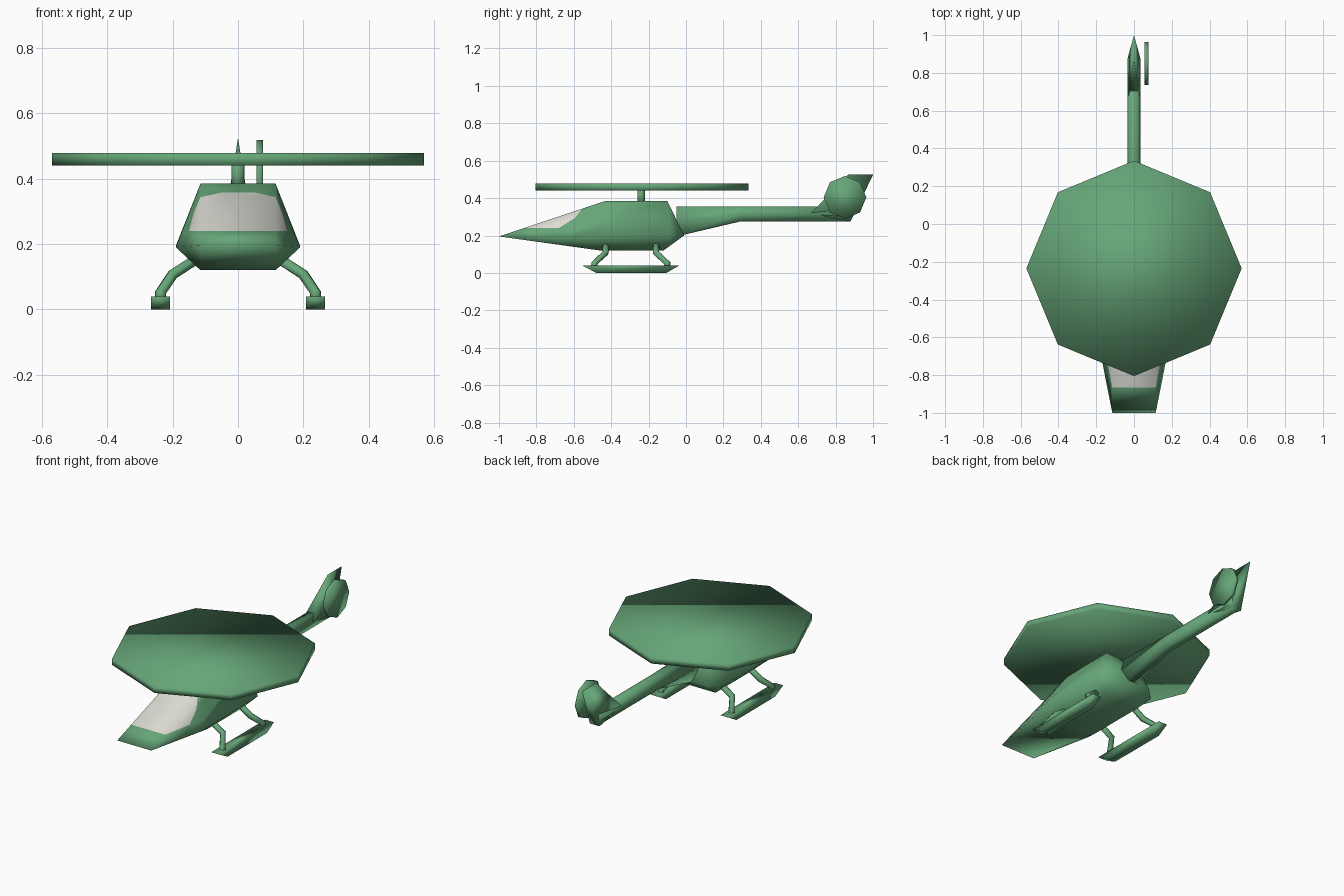
import bpy, bmesh
from math import pi
from mathutils import Vector, Matrix

if "Cube" in bpy.data.objects:
    bpy.data.objects.remove(bpy.data.objects["Cube"])


def material(name, rgb):
    m = bpy.data.materials.new(name)
    m.diffuse_color = (*rgb, 1)
    m.use_nodes = True
    m.node_tree.nodes["Principled BSDF"].inputs["Base Color"].default_value = m.diffuse_color
    return m


green = material("green", (0.133, 0.381, 0.188))
glass = material("window white", (0.74, 0.74, 0.68))


def finish(name, bm, mats=(green,)):
    bmesh.ops.recalc_face_normals(bm, faces=bm.faces)
    for f in bm.faces:
        f.smooth = True
    me = bpy.data.meshes.new(name)
    bm.to_mesh(me)
    bm.free()
    for m in mats:
        me.materials.append(m)
    ob = bpy.data.objects.new(name, me)
    bpy.context.collection.objects.link(ob)
    return ob


def hull(points):
    """Convex solid around the given points, with flat areas merged."""
    bm = bmesh.new()
    for p in points:
        bm.verts.new(p)
    bmesh.ops.convex_hull(bm, input=bm.verts)
    bmesh.ops.dissolve_limit(bm, angle_limit=0.01, verts=bm.verts, edges=bm.edges)
    bm.normal_update()
    return bm


def mirrored(points):
    return [(s * x, y, z) for x, y, z in points for s in (-1, 1)]


def disc(name, sides, radius, depth, centre, rot=Matrix()):
    bm = bmesh.new()
    bmesh.ops.create_cone(bm, cap_ends=True, segments=sides, radius1=radius, radius2=radius,
                          depth=depth, matrix=Matrix.Translation(centre) @ rot)
    return finish(name, bm)


# Fuselage: wedge nose, six-sided middle, tapered back
body = hull(mirrored([
    (0.115, -1.0, 0.195), (0.115, -0.43, 0.385), (0.115, -0.10, 0.385),
    (0.19, -0.62, 0.19), (0.19, -0.08, 0.195), (0.115, -0.01, 0.2),
    (0.115, -0.46, 0.12), (0.115, -0.12, 0.12)]))

# Windscreen: cut the sloping front faces along planes, colour the inside
inside = Vector((0, -0.7, 0.28))
cuts = [(Vector((0, 0, 0.24)), Vector((0, 0, 1))), (Vector((0, 0, 0.358)), Vector((0, 0, -1)))]
for tri in (((0.15, -0.68, 0.24), (0.141, -0.60, 0.29), (0, -0.60, 0.29)),
            ((0.141, -0.60, 0.29), (0.115, -0.555, 0.343), (0.07, -0.525, 0.353))):
    for s in (1, -1):
        a, b, c = (Vector((s * x, y, z)) for x, y, z in tri)
        n = (b - a).cross(c - a).normalized()
        cuts.append((a, n if n.dot(inside - a) > 0 else -n))


def front_faces():
    return [f for f in body.faces if f.normal.y < -0.1 and f.normal.z > 0.05]


for co, no in cuts:
    faces = front_faces()
    geom = set(faces)
    for f in faces:
        geom.update(f.edges)
        geom.update(f.verts)
    bmesh.ops.bisect_plane(body, geom=list(geom), dist=1e-5, plane_co=co, plane_no=no)
    body.normal_update()
for f in front_faces():
    mid = f.calc_center_median()
    if all((mid - co).dot(no) > 0 for co, no in cuts):
        f.material_index = 1
finish("fuselage", body, (green, glass))

# Tail boom: six-sided sections, deeper at the root
bm = bmesh.new()
rings = []
for y, w, zb, zt in ((-0.05, 0.05, 0.195, 0.355), (0.29, 0.035, 0.275, 0.355),
                     (0.88, 0.035, 0.275, 0.355)):
    zm = (zb + zt) / 2
    section = [(-0.6 * w, zb), (0.6 * w, zb), (w, zm), (0.6 * w, zt), (-0.6 * w, zt), (-w, zm)]
    rings.append([bm.verts.new((x, y, z)) for x, z in section])
for r, q in zip(rings, rings[1:]):
    for i in range(6):
        j = (i + 1) % 6
        bm.faces.new((r[i], r[j], q[j], q[i]))
bm.faces.new(rings[0])
bm.faces.new(rings[-1])
finish("tail_boom", bm)

# Swept tail fin
finish("tail_fin", hull([(-0.033, 0.67, 0.32), (0.033, 0.67, 0.32),
                         (-0.033, 0.88, 0.275), (0.033, 0.88, 0.275),
                         (0, 0.865, 0.525), (0, 1.0, 0.525)]))

# Rotors and mast
disc("main_rotor", 8, 0.57, 0.038, (0, -0.235, 0.46))
disc("rotor_mast", 8, 0.02, 0.09, (0, -0.24, 0.41))
disc("tail_rotor", 8, 0.114, 0.02, (0.066, 0.85, 0.404), Matrix.Rotation(pi / 2, 4, 'Y'))

# Landing gear: skids with upswept ends, bent struts
for s, side in ((-1, "left"), (1, "right")):
    finish(side + "_skid", hull([(s * x, y, z) for x in (0.208, 0.267) for y, z in
                                 ((-0.555, 0.04), (-0.48, 0), (-0.105, 0), (-0.035, 0.04))]))
    for e, end in ((-1, "front"), (1, "rear")):
        path = [(0.11, 0.135, 0.165), (0.2, 0.135, 0.107), (0.237, 0.195, 0.052), (0.237, 0.195, 0.02)]
        cu = bpy.data.curves.new("strut_path", 'CURVE')
        cu.dimensions = '3D'
        cu.bevel_depth = 0.018
        cu.bevel_resolution = 1
        cu.use_fill_caps = True
        sp = cu.splines.new('POLY')
        sp.points.add(len(path) - 1)
        for p, (x, y, z) in zip(sp.points, path):
            p.co = (s * x, -0.295 + e * y, z, 1)
        tmp = bpy.data.objects.new("strut_path", cu)
        bm = bmesh.new()
        bm.from_mesh(tmp.to_mesh())
        tmp.to_mesh_clear()
        bpy.data.objects.remove(tmp)
        bmesh.ops.remove_doubles(bm, verts=bm.verts, dist=1e-5)
        finish(f"{side}_{end}_strut", bm)
